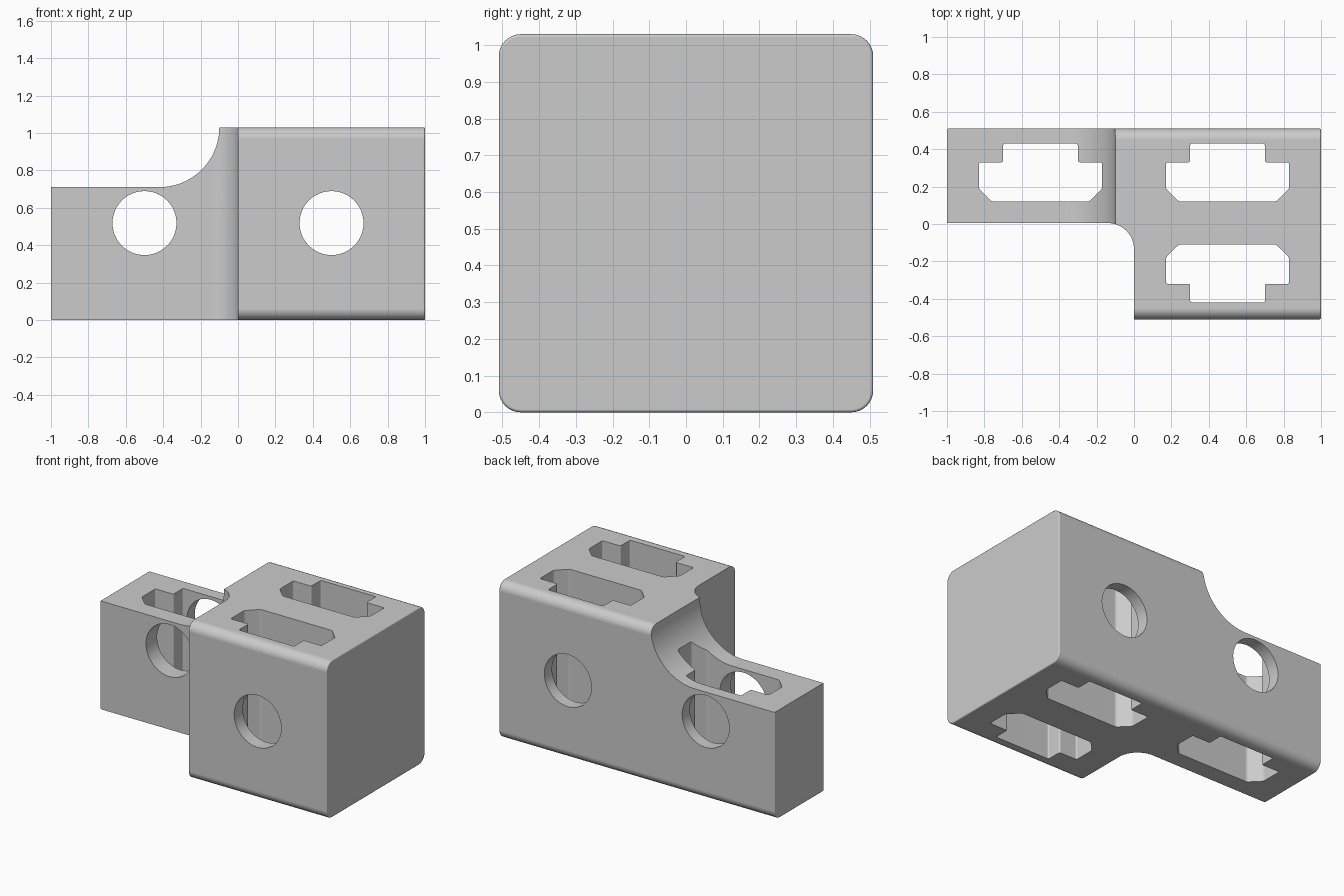
import bpy
import bmesh
from math import cos, sin, radians

cube = bpy.data.objects.get("Cube")
if cube:
    bpy.data.objects.remove(cube, do_unlink=True)

H = 1.03          # block height
D = 0.51          # half depth

grey = bpy.data.materials.new("plain grey")
grey.use_nodes = True
GREY = (0.6, 0.6, 0.6, 1)
grey.diffuse_color = GREY
grey.node_tree.nodes["Principled BSDF"].inputs["Base Color"].default_value = GREY


def arc(cx, cy, r, start, end, n=16):
    """Points along a circular arc, angles in degrees."""
    return [(cx + r * cos(radians(start + (end - start) * i / n)),
             cy + r * sin(radians(start + (end - start) * i / n))) for i in range(n + 1)]


def prism(name, profile, axis, lo, hi, bevel_caps=0, bevel_sides=0):
    """Extrude a 2D profile along one axis."""
    place = {"x": lambda a, b, d: (d, a, b),
             "y": lambda a, b, d: (a, d, b),
             "z": lambda a, b, d: (a, b, d)}[axis]
    bm = bmesh.new()
    low = [bm.verts.new(place(a, b, lo)) for a, b in profile]
    high = [bm.verts.new(place(a, b, hi)) for a, b in profile]
    caps = [bm.faces.new(low), bm.faces.new(high)]
    n = len(profile)
    for i in range(n):
        j = (i + 1) % n
        bm.faces.new((low[i], low[j], high[j], high[i]))
    bmesh.ops.recalc_face_normals(bm, faces=bm.faces[:])
    rims = {e for f in caps for e in f.edges}
    if bevel_caps:
        bmesh.ops.bevel(bm, geom=list(rims), offset=bevel_caps, segments=3,
                        profile=0.5, affect="EDGES")
    if bevel_sides:
        bmesh.ops.bevel(bm, geom=[e for e in bm.edges if e not in rims],
                        offset=bevel_sides, segments=3, profile=0.5, affect="EDGES")
    mesh = bpy.data.meshes.new(name)
    bm.to_mesh(mesh)
    bm.free()
    mesh.materials.append(grey)
    obj = bpy.data.objects.new(name, mesh)
    bpy.context.collection.objects.link(obj)
    return obj


# Bracket block: rounded square section running along x
R = 0.06
section = (arc(D - R, R, R, -90, 0, 8) + arc(D - R, H - R, R, 0, 90, 8)
           + arc(R - D, H - R, R, 90, 180, 8) + arc(R - D, R, R, 180, 270, 8))
body = prism("bracket_block", section, "x", -1, 1, bevel_caps=0.008)

# Step over the arm, ending in a concave sweep
step = [(-1.2, 0.71)] + arc(-0.42, H, 0.32, -90, 0, 24) + [(-0.1, 1.3), (-1.2, 1.3)]
cutters = [prism("arm_step_cutter", step, "y", -1, 1)]

# Notch in front of the arm, with a rounded inner corner
notch = [(-1.2, 0.005)] + arc(-0.14, -0.135, 0.14, 90, 0) + [(0, -1), (-1.2, -1)]
cutters.append(prism("front_notch_cutter", notch, "z", -0.3, 1.4))

# Keyed pockets passing vertically through the block
half = [(0.2, 0.43), (0.2, 0.33), (0.33, 0.33), (0.33, 0.19), (0.26, 0.12)]
outline = half + [(-x, y) for x, y in reversed(half)]
for name, cx, side in (("arm", -0.5, 1), ("rear", 0.5, 1), ("front", 0.5, -1)):
    shape = [(cx + x, side * y + (0.01 if side < 0 else 0)) for x, y in outline]
    cutters.append(prism(name + "_pocket_cutter", shape, "z", -0.3, 1.4, bevel_sides=0.01))

# Round holes passing from front to back
for name, cx in (("arm", -0.5), ("block", 0.5)):
    circle = arc(cx, 0.518, 0.171, 0, 360, 48)[:-1]
    cutters.append(prism(name + "_hole_cutter", circle, "y", -1, 1))

# Cut everything, then tidy up
bpy.ops.object.select_all(action="DESELECT")
bpy.context.view_layer.objects.active = body
body.select_set(True)
for cutter in cutters:
    cutter.hide_render = True
    mod = body.modifiers.new(cutter.name, "BOOLEAN")
    mod.operation = "DIFFERENCE"
    mod.solver = "EXACT"
    mod.object = cutter
    bpy.ops.object.modifier_apply(modifier=mod.name)
    bpy.data.objects.remove(cutter, do_unlink=True)

bpy.ops.object.shade_smooth_by_angle(angle=radians(32))
weighted = body.modifiers.new("even_shading", "WEIGHTED_NORMAL")
weighted.keep_sharp = True
